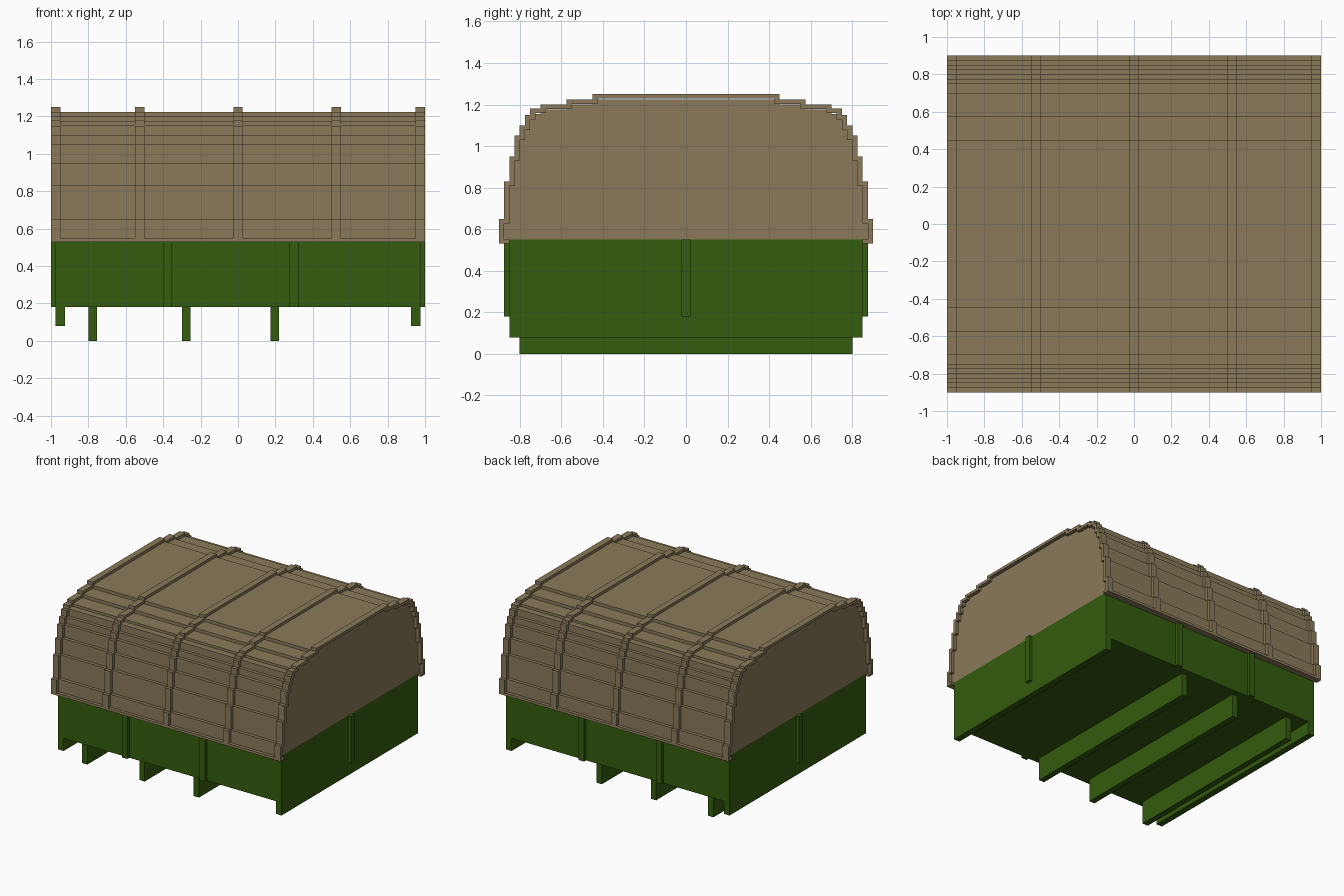
import bpy
import bmesh

cube = bpy.data.objects.get("Cube")
if cube:
    bpy.data.objects.remove(cube, do_unlink=True)


def material(name, rgb):
    m = bpy.data.materials.new(name)
    m.use_nodes = True
    m.diffuse_color = (*rgb, 1)
    m.node_tree.nodes["Principled BSDF"].inputs["Base Color"].default_value = (*rgb, 1)
    return m


TAN = material("canvas tan", (0.255, 0.195, 0.102))
GREEN = material("bed green", (0.034, 0.107, 0.0045))


def finish(name, bm, mat):
    bmesh.ops.recalc_face_normals(bm, faces=bm.faces)
    mesh = bpy.data.meshes.new(name)
    bm.to_mesh(mesh)
    bm.free()
    mesh.materials.append(mat)
    ob = bpy.data.objects.new(name, mesh)
    bpy.context.collection.objects.link(ob)
    return ob


def box(name, x, y, z, mat):
    """Box from (min, max) ranges on each axis."""
    bm = bmesh.new()
    bmesh.ops.create_cube(bm, size=1)
    for v in bm.verts:
        for i, (lo, hi) in enumerate((x, y, z)):
            v.co[i] = hi if v.co[i] > 0 else lo
    return finish(name, bm, mat)


def arch(steps, base):
    """Full stepped outline from the right foot over the top to the left foot."""
    half, z0 = [], base
    for y, z in steps:
        half += [(y, z0), (y, z)]
        z0 = z
    return half + [(-y, z) for y, z in reversed(half)]


def extrude(name, polygons, x0, x1, mat):
    """Extrude flat y-z polygons along x."""
    bm = bmesh.new()
    faces = [bm.faces.new([bm.verts.new((x0, y, z)) for y, z in p]) for p in polygons]
    bmesh.ops.remove_doubles(bm, verts=bm.verts, dist=1e-5)
    faces = list(bm.faces)
    out = bmesh.ops.extrude_face_region(bm, geom=faces, use_keep_orig=True)
    for v in out["geom"]:
        if isinstance(v, bmesh.types.BMVert):
            v.co.x = x1
    return finish(name, bm, mat)


# Stepped (half width, top height) pairs
RIB = [(0.90, 0.65), (0.875, 0.83), (0.85, 0.95), (0.825, 1.05), (0.80, 1.10),
       (0.775, 1.15), (0.75, 1.18), (0.70, 1.20), (0.575, 1.225), (0.45, 1.25)]
COVER = [(y - 0.025, z) for y, z in RIB[:5]] + [(y, z - 0.025) for y, z in RIB[6:]]

# Canvas cover
extrude("canvas_cover", [arch(COVER, 0.55)], -0.975, 0.975, TAN)

# Raised hoops over the cover
outer = arch(RIB, 0.53)
inner = arch([(y - 0.025, z - 0.022) for y, z in RIB], 0.53)
ring = [(outer[i], outer[i + 1], inner[i + 1], inner[i]) for i in range(len(outer) - 1)]
for i, x in enumerate((-1.0, -0.55, -0.025, 0.50, 0.95)):
    extrude(f"canvas_hoop_{i + 1}", ring, x, x + 0.05, TAN)

# Bed
box("bed_body", (-0.95, 0.95), (-0.85, 0.85), (0.18, 0.55), GREEN)

for side, s in (("left", 1), ("right", -1)):
    # Deep end boards with a centre post each
    box(f"{side}_end_board", sorted((s * 0.925, s * 0.975)), (-0.85, 0.85), (0.08, 0.55), GREEN)
    box(f"{side}_end_post", sorted((s * 0.97, s * 1.0)), (-0.022, 0.022), (0.18, 0.55), GREEN)

for side, s in (("back", 1), ("front", -1)):
    # Bottom hem of the cover and upright posts on the long walls
    box(f"{side}_canvas_hem", (-1.0, 1.0), sorted((s * 0.85, s * 0.90)), (0.53, 0.55), TAN)
    for i, x in enumerate((-0.40, 0.275)):
        box(f"{side}_wall_post_{i + 1}", (x, x + 0.048), sorted((s * 0.845, s * 0.875)),
            (0.18, 0.535), GREEN)

# Cross beams under the floor
for i, x in enumerate((-0.80, -0.30, 0.173)):
    box(f"cross_beam_{i + 1}", (x, x + 0.047), (-0.80, 0.80), (0.0, 0.19), GREEN)
